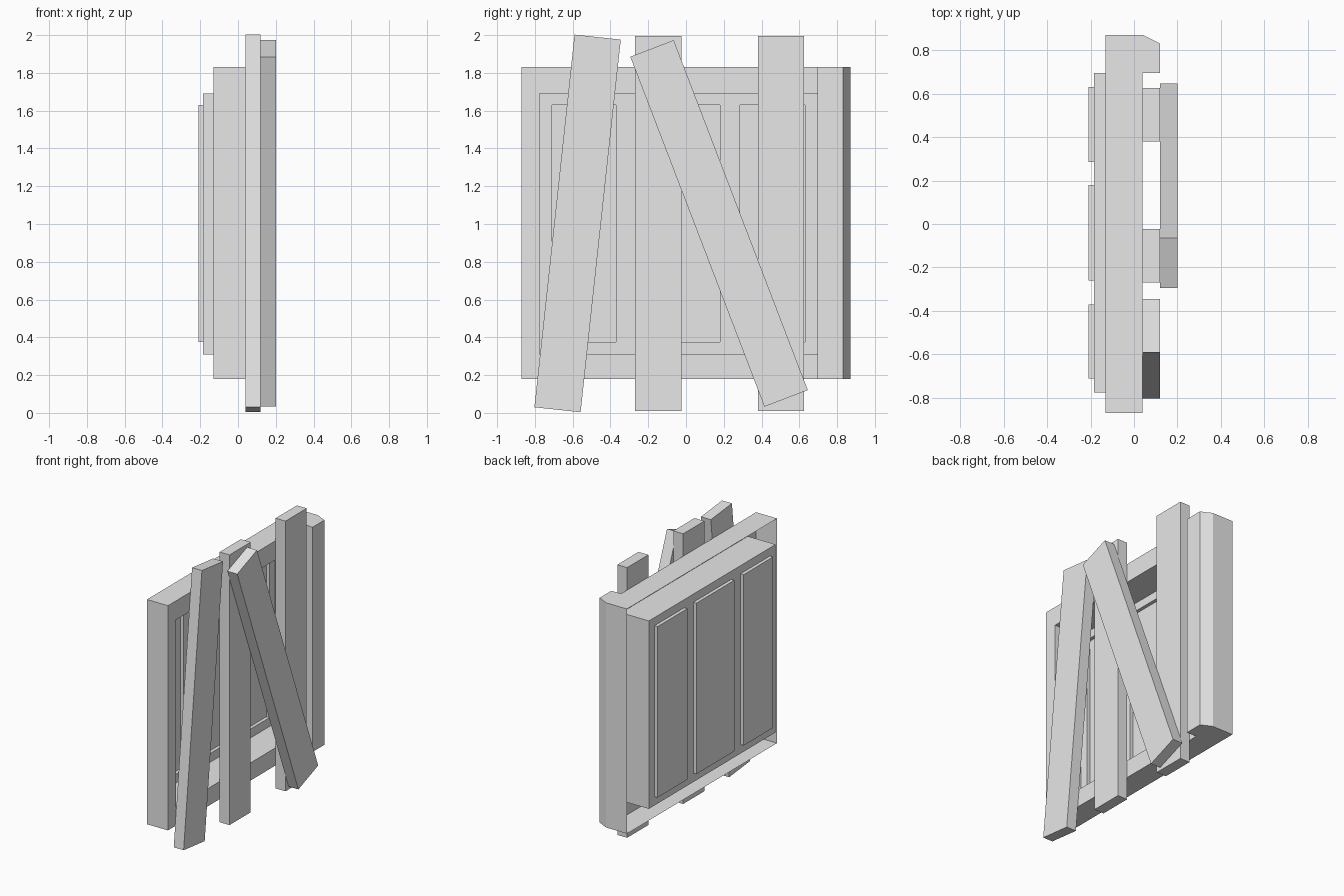
import bpy
import bmesh
from math import radians
from mathutils import Matrix, Vector

cube = bpy.data.objects.get("Cube")
if cube:
    bpy.data.objects.remove(cube, do_unlink=True)

grey = bpy.data.materials.new("plain grey")
grey.use_nodes = True
grey.diffuse_color = (0.8, 0.8, 0.8, 1)
grey.node_tree.nodes["Principled BSDF"].inputs["Base Color"].default_value = (0.8, 0.8, 0.8, 1)

FRONT = 0.04      # front plane of the frame
RIM_BACK = -0.13  # rear edge of the outer rim
WALL = -0.185     # rear wall of the recess
PANEL = -0.21     # rear face of the raised panels
BOTTOM, TOP = 0.18, 1.83
BOARD = (0.08, 0.246, 1.984)


def finish(name, bm):
    mesh = bpy.data.meshes.new(name)
    bm.to_mesh(mesh)
    bm.free()
    mesh.materials.append(grey)
    obj = bpy.data.objects.new(name, mesh)
    bpy.context.collection.objects.link(obj)
    return obj


def corners(rect, x):
    y0, y1, z0, z1 = rect
    return [Vector(p) for p in ((x, y0, z0), (x, y1, z0), (x, y1, z1), (x, y0, z1))]


def add_face(bm, points):
    return bm.faces.new([bm.verts.new(p) for p in points])


def band(bm, rect_a, xa, rect_b, xb):
    """Four quads joining two rectangles."""
    a, b = corners(rect_a, xa), corners(rect_b, xb)
    for i in range(4):
        j = (i + 1) % 4
        add_face(bm, (a[i], a[j], b[j], b[i]))


# Hollow frame: outer rim, front border, recess and panelled rear wall
outer = (-0.87, 0.87, BOTTOM, TOP)
inner = (-0.775, 0.695, 0.31, 1.69)
bm = bmesh.new()
band(bm, outer, RIM_BACK, outer, FRONT)
band(bm, outer, FRONT, inner, FRONT)
band(bm, inner, FRONT, inner, WALL)
ys = (inner[0], -0.71, -0.37, -0.26, 0.18, 0.285, 0.63, inner[1])
zs = (inner[2], 0.375, 1.63, inner[3])
for i in range(len(ys) - 1):
    for j in range(len(zs) - 1):
        cell = (ys[i], ys[i + 1], zs[j], zs[j + 1])
        raised = i % 2 == 1 and j == 1
        add_face(bm, corners(cell, PANEL if raised else WALL))
        if raised:
            band(bm, cell, WALL, cell, PANEL)
bmesh.ops.remove_doubles(bm, verts=bm.verts, dist=0.0005)
bmesh.ops.recalc_face_normals(bm, faces=bm.faces)
border = max(bm.faces, key=lambda f: f.calc_center_median().x)
if border.normal.x < 0:
    bmesh.ops.reverse_faces(bm, faces=bm.faces)
finish("window_frame", bm)

# Thick side trim with a sloping outer edge
bm = bmesh.new()
profile = ((FRONT, 0.695), (0.12, 0.695), (0.12, 0.83), (FRONT, 0.87))
base = add_face(bm, [(x, y, BOTTOM) for x, y in profile])
result = bmesh.ops.extrude_face_region(bm, geom=[base], use_keep_orig=True)
moved = [v for v in result["geom"] if isinstance(v, bmesh.types.BMVert)]
bmesh.ops.translate(bm, verts=moved, vec=(0, 0, TOP - BOTTOM))
bmesh.ops.recalc_face_normals(bm, faces=bm.faces)
finish("side_trim", bm)

# Boards nailed across the front: name, centre x, y, lean in degrees
for name, x, y, lean in (
    ("upright_board_middle", 0.08, -0.147, 0),
    ("upright_board_side", 0.08, 0.503, 0),
    ("leaning_board", 0.08, -0.574, 6.15),
    ("crossing_board", 0.16, 0.175, -20.97),
):
    bm = bmesh.new()
    bmesh.ops.create_cube(bm, size=1)
    bmesh.ops.scale(bm, vec=BOARD, verts=bm.verts)
    place = Matrix.Translation((x, y, 1.003)) @ Matrix.Rotation(radians(-lean), 4, "X")
    bmesh.ops.transform(bm, matrix=place, verts=bm.verts)
    finish(name, bm)
